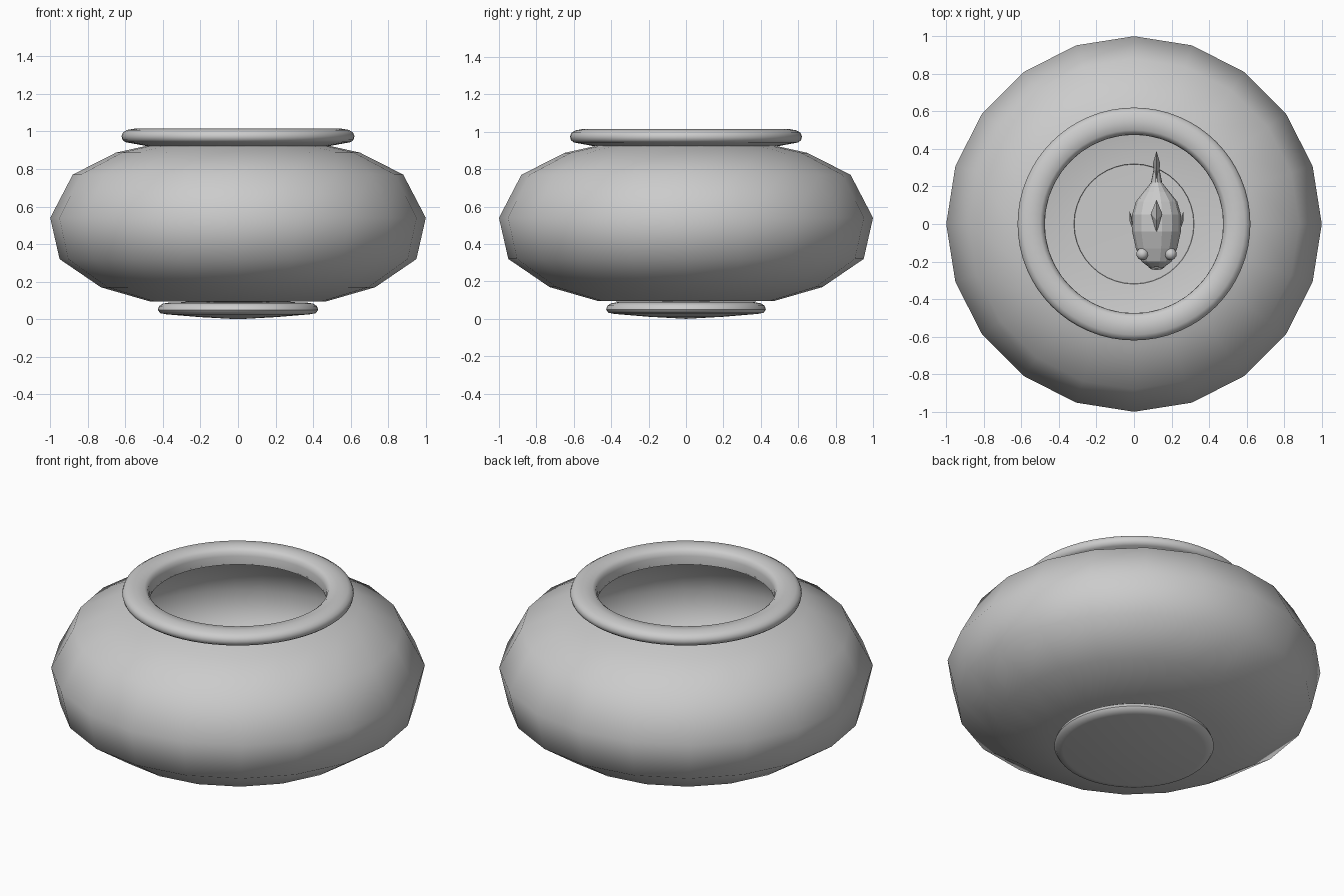
import bpy, bmesh, math
from mathutils import Vector, Matrix

cube = bpy.data.objects.get("Cube")
if cube:
    bpy.data.objects.remove(cube, do_unlink=True)

grey = bpy.data.materials.new("plain_grey")
grey.use_nodes = True
colour = (0.6, 0.6, 0.6, 1)
grey.diffuse_color = colour
grey.node_tree.nodes["Principled BSDF"].inputs["Base Color"].default_value = colour


def finish(name, bm, angle=None):
    bmesh.ops.recalc_face_normals(bm, faces=bm.faces)
    mesh = bpy.data.meshes.new(name)
    bm.to_mesh(mesh)
    bm.free()
    mesh.materials.append(grey)
    ob = bpy.data.objects.new(name, mesh)
    bpy.context.collection.objects.link(ob)
    if angle:
        bpy.ops.object.select_all(action="DESELECT")
        ob.select_set(True)
        bpy.context.view_layer.objects.active = ob
        bpy.ops.object.shade_smooth_by_angle(angle=math.radians(angle))
    return ob


def lathe(name, profile, sides, closed=False, angle=50):
    """Spin (radius, height) points around the z axis."""
    bm = bmesh.new()
    verts = [bm.verts.new((r, 0, z)) for r, z in profile]
    pairs = list(zip(verts, verts[1:]))
    if closed:
        pairs.append((verts[-1], verts[0]))
    edges = [bm.edges.new(p) for p in pairs]
    bmesh.ops.spin(bm, geom=verts + edges, axis=(0, 0, 1), cent=(0, 0, 0),
                   angle=math.tau, steps=sides, use_duplicate=False)
    bmesh.ops.remove_doubles(bm, verts=bm.verts, dist=0.0005)
    return finish(name, bm, angle)


# Bowl: coarse outer wall and a thin inner wall ending in a round floor
lathe("bowl_wall", [
    (0, 0.09), (0.47, 0.095), (0.73, 0.17), (0.95, 0.32), (1.0, 0.54),
    (0.88, 0.77), (0.65, 0.887), (0.48, 0.925)], 20)
lathe("bowl_lining", [
    (0.475, 0.93), (0.63, 0.86), (0.85, 0.75), (0.96, 0.54),
    (0.91, 0.34), (0.70, 0.20), (0.46, 0.135), (0.32, 0.125),
    (0.318, 0.115), (0, 0.11)], 40, angle=60)

# Rolled rim
lathe("rim", [
    (0.475, 0.92), (0.60, 0.943), (0.615, 0.955), (0.62, 0.975),
    (0.612, 0.995), (0.59, 1.008), (0.55, 1.015), (0.50, 1.01),
    (0.482, 0.995), (0.475, 0.97)], 64, closed=True)

# Foot with a slightly domed underside
lathe("foot", [
    (0, 0.0), (0.2, 0.011), (0.38, 0.026), (0.415, 0.032), (0.427, 0.05),
    (0.42, 0.07), (0.40, 0.083), (0.36, 0.09), (0, 0.092)], 64)

# Fish, swimming towards the front
FISH = Vector((0.12, 0, 0.4))


def blob(name, centre, size, angle=None):
    bm = bmesh.new()
    bmesh.ops.create_uvsphere(bm, u_segments=10, v_segments=6, radius=1)
    bmesh.ops.transform(bm, matrix=Matrix.Translation(FISH + Vector(centre))
                        @ Matrix.Diagonal((*size, 1)), verts=bm.verts)
    return finish(name, bm, angle)


def fin(name, outline, thick, place=Matrix()):
    """Double pyramid over an outline in the y-z plane, thin at its edge."""
    bm = bmesh.new()
    ring = [bm.verts.new((0, y, z)) for y, z in outline]
    mid = sum((v.co for v in ring), Vector()) / len(ring)
    for side in (-1, 1):
        tip = bm.verts.new(mid + Vector((side * thick, 0, 0)))
        for a, b in zip(ring, ring[1:] + ring[:1]):
            bm.faces.new((a, b, tip))
    bmesh.ops.transform(bm, matrix=Matrix.Translation(FISH) @ place, verts=bm.verts)
    return finish(name, bm)


# Body: rings of (y, half width, half height)
bm = bmesh.new()
rings = []
for y, w, h in [(-0.23, 0.04, 0.03), (-0.20, 0.08, 0.07), (-0.13, 0.11, 0.10),
                (-0.04, 0.13, 0.13), (0.05, 0.13, 0.13), (0.12, 0.11, 0.10),
                (0.17, 0.07, 0.07), (0.22, 0.03, 0.045), (0.30, 0.014, 0.035)]:
    rings.append([bm.verts.new(FISH + Vector((w * math.cos(a), y, h * math.sin(a))))
                  for a in (i * math.tau / 14 for i in range(14))])
for low, high in zip(rings, rings[1:]):
    for i in range(14):
        j = (i + 1) % 14
        bm.faces.new((low[i], low[j], high[j], high[i]))
bm.faces.new(rings[0])
bm.faces.new(rings[-1])
finish("fish_body", bm)

blob("fish_upper_lip", (0, -0.215, 0.01), (0.055, 0.022, 0.016))
blob("fish_lower_lip", (0, -0.225, -0.018), (0.045, 0.02, 0.014))
fin("tail_fin", [(0.19, 0), (0.30, 0.10), (0.39, 0.14), (0.35, 0),
                 (0.39, -0.14), (0.30, -0.10)], 0.02)
fin("dorsal_fin", [(-0.05, 0.12), (0.02, 0.18), (0.13, 0.18), (0.12, 0.09)], 0.03)
fin("belly_fin", [(0.03, -0.11), (0.08, -0.17), (0.14, -0.15), (0.12, -0.08)], 0.02)
for name, s in (("left", 1), ("right", -1)):
    blob(name + "_eye", (0.075 * s, -0.16, 0.06), (0.033, 0.033, 0.033), 60)
    fin(name + "_side_fin", [(-0.05, -0.02), (0.0, 0.02), (0.07, 0.0), (0.05, -0.06)],
        0.01, Matrix.Translation((0.13 * s, 0, 0)) @ Matrix.Rotation(-0.2 * s, 4, "Z"))
